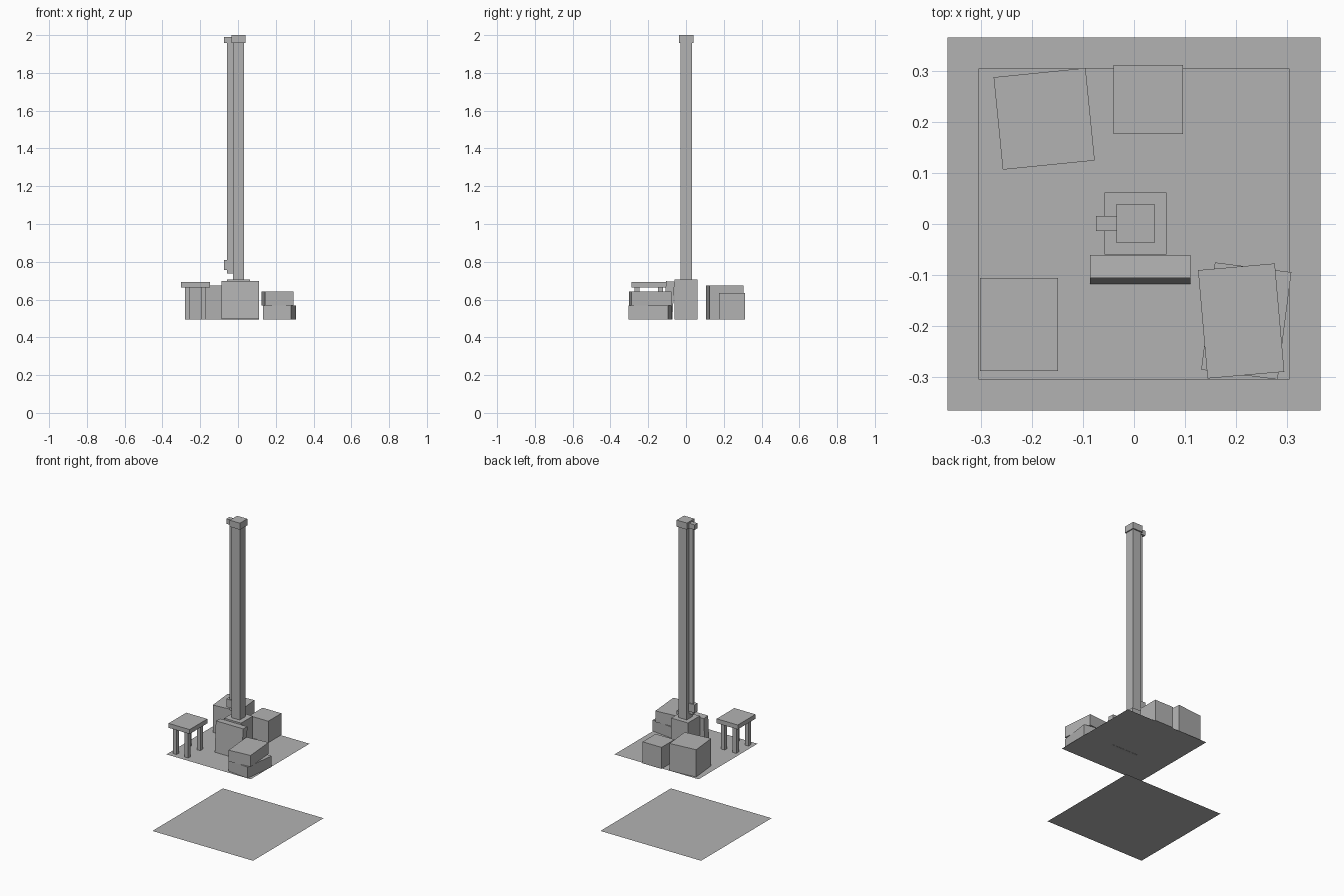
import bpy
import math

if "Cube" in bpy.data.objects:
    bpy.data.objects.remove(bpy.data.objects["Cube"], do_unlink=True)

grey = bpy.data.materials.new("plain grey")
grey.use_nodes = True
tone = (0.45, 0.45, 0.45, 1)
grey.diffuse_color = tone
grey.node_tree.nodes["Principled BSDF"].inputs["Base Color"].default_value = tone

FLOOR = 0.495


def box(name, center, size, z0, z1, turn=0, tilt=0):
    """Box with a footprint centre and size, between two heights."""
    bpy.ops.mesh.primitive_cube_add(
        size=1, location=(*center, (z0 + z1) / 2),
        rotation=(math.radians(tilt), 0, math.radians(turn)))
    ob = bpy.context.object
    ob.name = name
    ob.scale = (*size, z1 - z0)
    ob.data.materials.append(grey)
    return ob


def sheet(name, width, z):
    """Square sheet without thickness."""
    bpy.ops.mesh.primitive_plane_add(size=width, location=(0, 0, z))
    ob = bpy.context.object
    ob.name = name
    ob.data.materials.append(grey)


# Ground sheet and raised floor
sheet("ground_sheet", 0.73, 0)
sheet("raised_floor", 0.61, FLOOR)

# Tall post on its pedestal
post = (0.003, 0.001)
box("pedestal", post, (0.122, 0.122), FLOOR, 0.705)
box("post", post, (0.06, 0.06), 0.705, 1.96)
box("post_cap", post, (0.074, 0.076), 1.957, 2.0)

# Leaning board in front of the pedestal
box("leaning_board", (0.012, -0.089), (0.197, 0.045), FLOOR, 0.696, tilt=-3.4)

# Conduit with its two fittings on the right side of the post
box("conduit", (-0.042, 0.001), (0.032, 0.016), 0.738, 1.96)
box("conduit_box", (-0.051, 0.001), (0.046, 0.03), 0.757, 0.81)
box("conduit_bracket", (-0.053, 0.001), (0.042, 0.03), 1.957, 1.99)

# Crates behind the post
box("large_crate", (-0.176, 0.206), (0.181, 0.182), FLOOR, 0.674, turn=5.7)
box("small_crate", (0.028, 0.244), (0.137, 0.136), FLOOR, 0.636)

# Two stacked cartons
box("lower_carton", (0.22, -0.19), (0.151, 0.212), FLOOR, 0.568, turn=-7.3)
box("upper_carton", (0.21, -0.19), (0.151, 0.213), 0.568, 0.642, turn=5)

# Stool with four legs
sx, sy = -0.225, -0.197
box("stool_seat", (sx, sy), (0.153, 0.183), 0.664, 0.693)
for side, dx in (("right", -0.042), ("left", 0.042)):
    for end, dy in (("front", -0.063), ("back", 0.063)):
        box(f"stool_leg_{end}_{side}", (sx + dx, sy + dy), (0.026, 0.026), FLOOR, 0.664)
